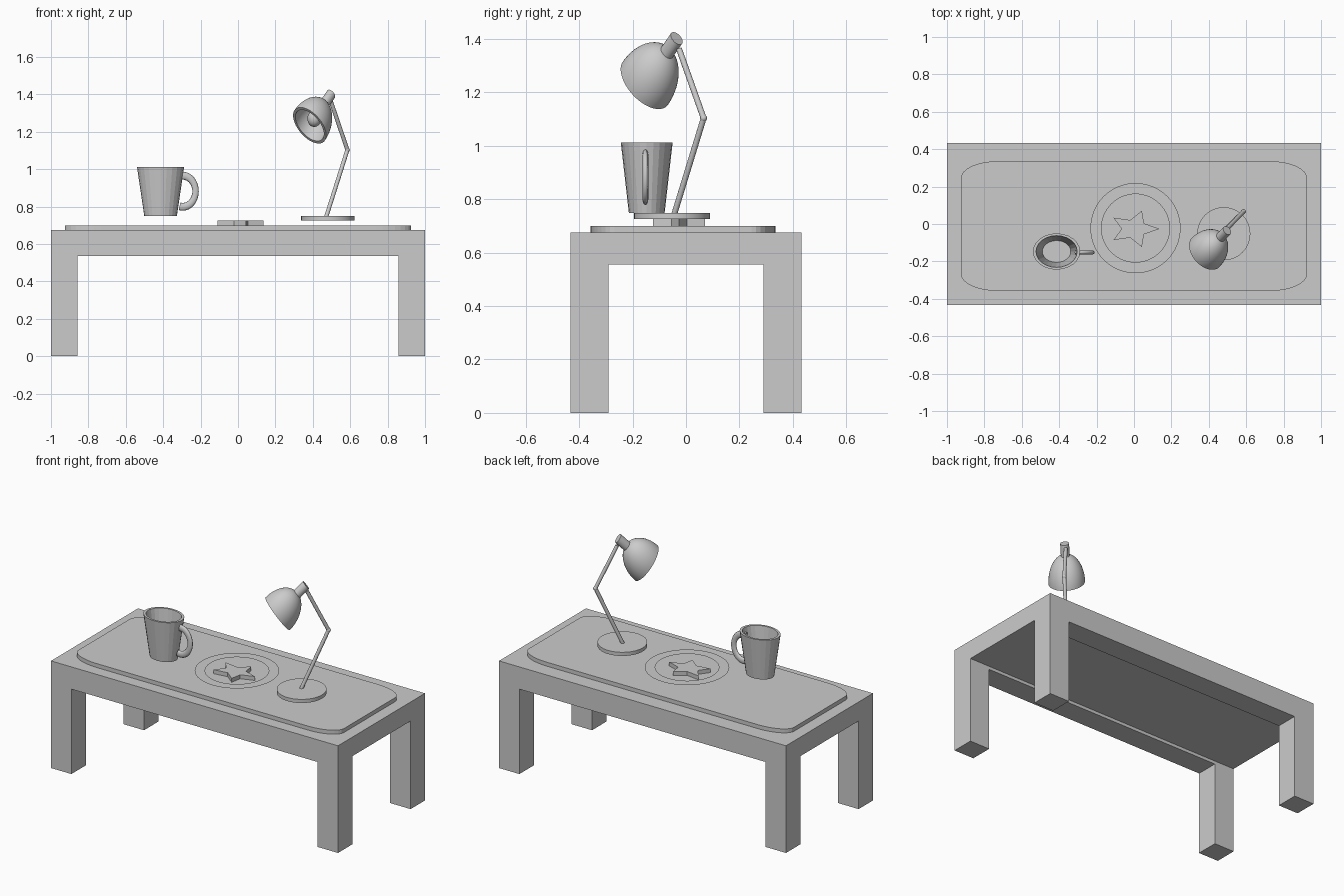
import bpy, bmesh, math
from mathutils import Vector, Matrix

if "Cube" in bpy.data.objects:
    bpy.data.objects.remove(bpy.data.objects["Cube"])


def make(name, bm, smooth=None):
    bmesh.ops.recalc_face_normals(bm, faces=bm.faces)
    me = bpy.data.meshes.new(name)
    bm.to_mesh(me)
    bm.free()
    ob = bpy.data.objects.new(name, me)
    bpy.context.collection.objects.link(ob)
    bpy.ops.object.select_all(action='DESELECT')
    bpy.context.view_layer.objects.active = ob
    ob.select_set(True)
    if smooth:
        bpy.ops.object.shade_smooth_by_angle(angle=math.radians(smooth))
    return ob


def box(name, lo, hi):
    bm = bmesh.new()
    lo, hi = Vector(lo), Vector(hi)
    size = hi - lo
    bmesh.ops.create_cube(bm, size=1, matrix=Matrix.Translation((lo + hi) / 2) @ Matrix.Diagonal((*size, 1)))
    return make(name, bm)


def prism(name, pts, z0, z1):
    bm = bmesh.new()
    face = bm.faces.new([bm.verts.new((x, y, z0)) for x, y in pts])
    top = bmesh.ops.extrude_face_region(bm, geom=[face], use_keep_orig=True)
    verts = [v for v in top['geom'] if isinstance(v, bmesh.types.BMVert)]
    bmesh.ops.translate(bm, verts=verts, vec=(0, 0, z1 - z0))
    return make(name, bm)


def lathe(name, profile, steps, matrix, smooth=None):
    bm = bmesh.new()
    verts = [bm.verts.new((r, 0, z)) for r, z in profile]
    edges = [bm.edges.new(p) for p in zip(verts, verts[1:])]
    bmesh.ops.spin(bm, geom=verts + edges, axis=(0, 0, 1), cent=(0, 0, 0), angle=math.tau, steps=steps)
    bmesh.ops.remove_doubles(bm, verts=bm.verts, dist=1e-5)
    bm.transform(matrix)
    return make(name, bm, smooth)


def rod(name, a, b, r):
    a, b = Vector(a), Vector(b)
    d = b - a
    m = Matrix.Translation(a) @ d.to_track_quat('Z', 'Y').to_matrix().to_4x4()
    return lathe(name, [(0, 0), (r, 0), (r, d.length), (0, d.length)], 20, m, 40)


def ball(name, r, matrix):
    bm = bmesh.new()
    bmesh.ops.create_uvsphere(bm, u_segments=24, v_segments=16, radius=r, matrix=matrix)
    return make(name, bm, 60)


# Table: a solid block with two through-cuts leaving four legs and the aprons
table = box("table", (-1, -.433, 0), (1, .433, .675))
cuts = [box("leg_gap_side", (-2, -.29, -1), (2, .29, .555)),
        box("leg_gap_front", (-.858, -2, -1), (.858, 2, .535))]
bpy.context.view_layer.objects.active = table
for c in cuts:
    c.hide_render = True
    mod = table.modifiers.new("cut", 'BOOLEAN')
    mod.operation, mod.solver, mod.object = 'DIFFERENCE', 'EXACT', c
    bpy.ops.object.modifier_apply(modifier=mod.name)
    bpy.data.objects.remove(c)

# Mat with stretched round corners
rx, ry, pts = .19, .09, []
for i, (sx, sy) in enumerate([(1, 1), (-1, 1), (-1, -1), (1, -1)]):
    for k in range(9):
        a = math.pi / 2 * (i + k / 8)
        pts.append((sx * (.925 - rx) + rx * math.cos(a), -.011 + sy * (.346 - ry) + ry * math.sin(a)))
prism("mat", pts, .675, .70)

# Star and the flat ring around it
star = []
for k in range(10):
    r, a = (.066 if k % 2 else .136), k * math.pi / 5
    star.append((r * math.cos(a), -.026 + .75 * r * math.sin(a)))
prism("star", star, .70, .725)
lathe("flat_ring", [(.182, 0), (.241, 0)], 64, Matrix.Translation((.008, -.022, .726)))

# Mug: oval tapered cup plus a flattened ring handle
cup = [(0, 0), (.087, 0), (.126, .263), (.110, .263), (.076, .02), (0, .02)]
lathe("mug_cup", cup, 24, Matrix.Translation((-.414, -.147, .749)) @ Matrix.Diagonal((1, .77, 1, 1)))
bm = bmesh.new()
verts = [bm.verts.new((.083 + .021 * math.cos(t), .011 * math.sin(t), 0))
         for t in (k * math.tau / 12 for k in range(12))]
edges = [bm.edges.new((verts[k - 1], verts[k])) for k in range(12)]
# cross-section is swept through the right-hand half, running into the cup wall
for v in verts:
    v.co = Matrix.Rotation(math.radians(105), 3, 'Y') @ v.co.xyz
bmesh.ops.spin(bm, geom=verts + edges, axis=(0, 1, 0), cent=(0, 0, 0), angle=math.radians(-210), steps=28)
bm.transform(Matrix.Translation((-.295, -.152, .882)) @ Matrix.Diagonal((.82, 1, 1, 1)))
make("mug_handle", bm, 60)

# Lamp base and arms
lathe("lamp_base", [(0, 0), (.142, 0), (.142, .023), (0, .023)], 48,
      Matrix.Translation((.48, -.052, .726)), 40)
elbow = (.585, .066, 1.103)
rod("lamp_lower_arm", (.47, -.045, .74), elbow, .011)
rod("lamp_upper_arm", elbow, (.497, -.026, 1.362), .011)
ball("lamp_elbow", .013, Matrix.Translation(elbow))

# Lamp head: shade, socket and bulb share one tilted axis
axis = Vector((.54, .53, .65))
head = (Matrix.Translation((.383, -.152, 1.234)) @ Matrix.Diagonal((.917, .95, 1.11, 1))
        @ axis.to_track_quat('Z', 'Y').to_matrix().to_4x4())
arc = [k * math.pi / 32 for k in range(17)]
outer = [(.115 * math.cos(t), .165 * math.sin(t)) for t in arc]
inner = [(.099 * math.cos(t), .149 * math.sin(t)) for t in arc]
shade = outer[::-1] + inner
shade[0], shade[-1] = (0, .165), (0, .149)
lathe("lamp_shade", shade, 48, head, 40)
lathe("lamp_socket", [(0, .08), (.028, .08), (.028, .232), (0, .232)], 24, head, 40)
ball("lamp_bulb", .04, head @ Matrix.Translation((0, 0, .05)))
